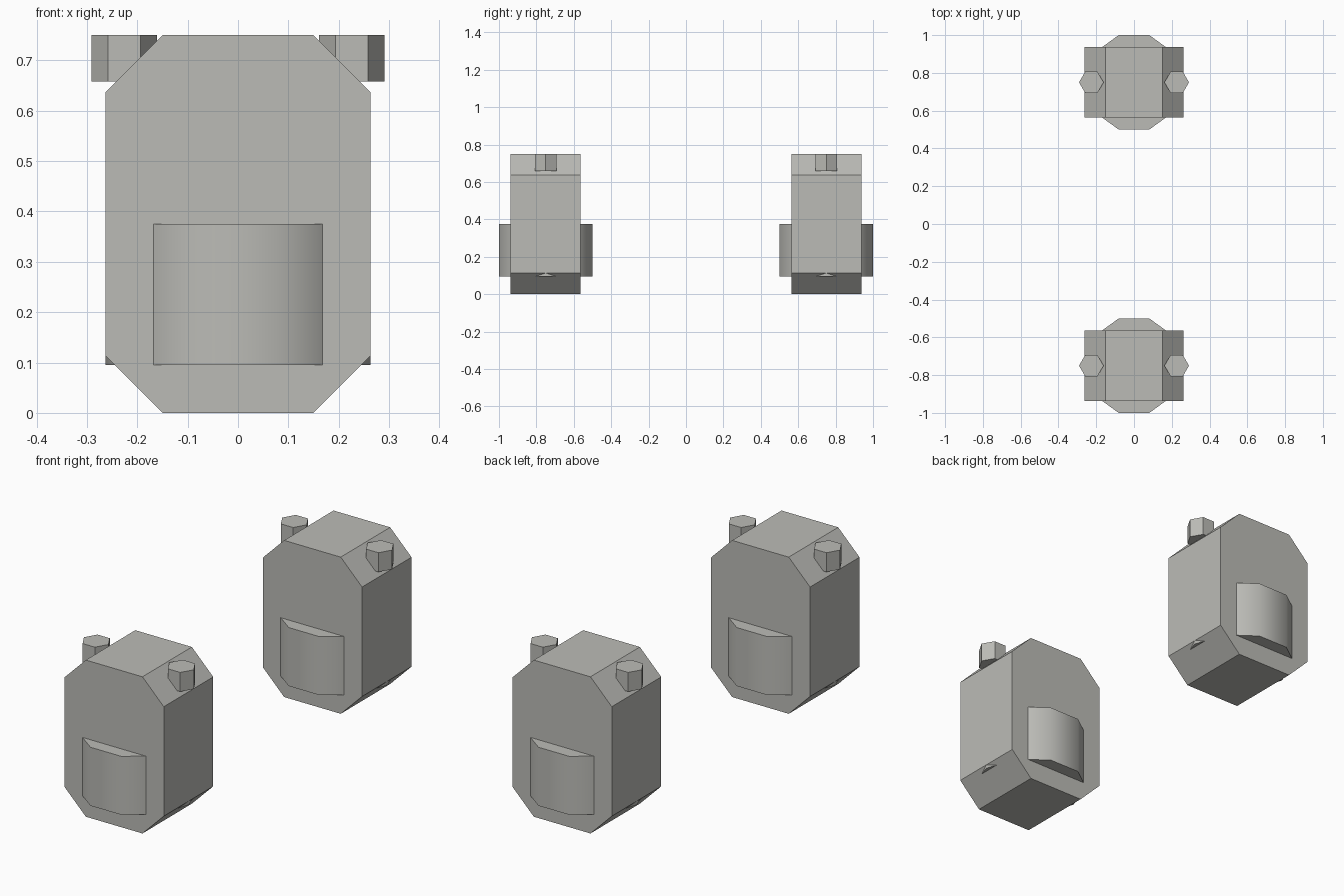
import bpy
import math

cube = bpy.data.objects.get("Cube")
if cube:
    bpy.data.objects.remove(cube, do_unlink=True)

grey = bpy.data.materials.new("warm_grey")
grey.use_nodes = True
colour = (0.5, 0.5, 0.47, 1)
grey.diffuse_color = colour
grey.node_tree.nodes["Principled BSDF"].inputs["Base Color"].default_value = colour


def finish(obj, name):
    obj.name = name
    obj.data.materials.append(grey)


def chamfered_body(name, y):
    """Chamfered outline extruded front to back."""
    outline = [(-0.15, 0), (0.15, 0), (0.263, 0.113), (0.263, 0.637),
               (0.15, 0.75), (-0.15, 0.75), (-0.263, 0.637), (-0.263, 0.113)]
    n = len(outline)
    verts = [(x, y + d, z) for d in (-0.187, 0.187) for x, z in outline]
    faces = [tuple(range(n)), tuple(range(2 * n - 1, n - 1, -1))]
    faces += [(i, i + n, (i + 1) % n + n, (i + 1) % n) for i in range(n)]
    mesh = bpy.data.meshes.new(name)
    mesh.from_pydata(verts, [], faces)
    obj = bpy.data.objects.new(name, mesh)
    bpy.context.collection.objects.link(obj)
    finish(obj, name)


def prism(name, sides, radius, x, y, bottom, top):
    """Upright prism with a corner pointing along x."""
    bpy.ops.mesh.primitive_cylinder_add(
        vertices=sides, radius=radius, depth=top - bottom,
        location=(x, y, (bottom + top) / 2), rotation=(0, 0, math.pi / 2))
    finish(bpy.context.object, name)


for place, y in (("front", -0.75), ("back", 0.75)):
    chamfered_body(place + "_body", y)
    # Rounded drum showing through the front and back of the body
    prism(place + "_drum", 10, 0.2628, 0, y, 0.095, 0.375)
    bpy.ops.object.shade_smooth_by_angle(angle=math.radians(40))
    # Hexagonal knobs on the upper chamfers
    for side, x in (("left", 0.226), ("right", -0.226)):
        prism(f"{place}_{side}_knob", 6, 0.065, x, y, 0.658, 0.75)
